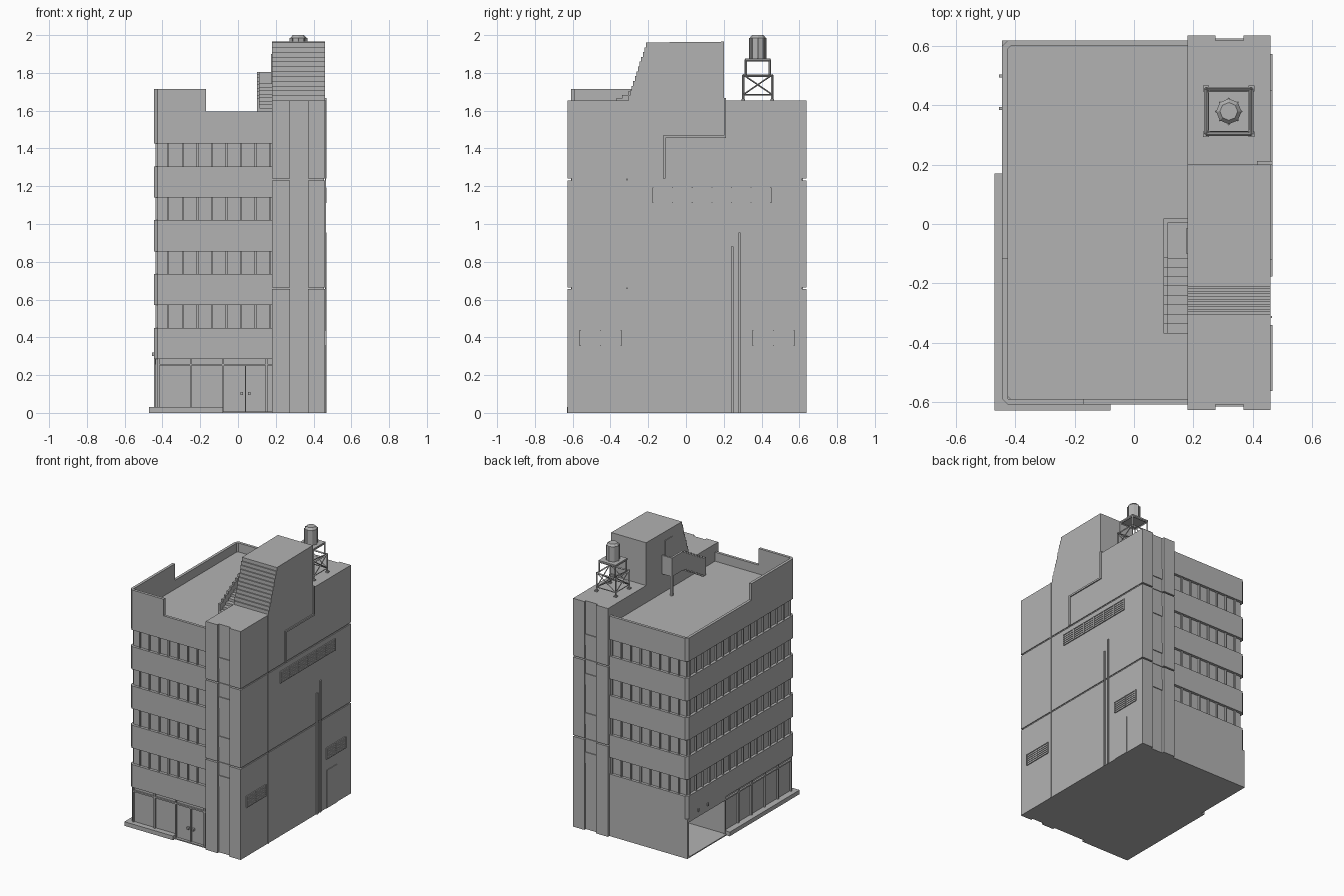
import bpy, bmesh, math
from mathutils import Matrix, Vector

default_cube = bpy.data.objects.get("Cube")
if default_cube:
    bpy.data.objects.remove(default_cube, do_unlink=True)

concrete = bpy.data.materials.new("plain grey")
concrete.use_nodes = True
concrete.diffuse_color = (0.45, 0.45, 0.45, 1)
shader = next(n for n in concrete.node_tree.nodes if n.type == 'BSDF_PRINCIPLED')
shader.inputs["Base Color"].default_value = concrete.diffuse_color


class Part:
    """Collects simple solids into one named object."""

    def __init__(self, name):
        self.name, self.bm = name, bmesh.new()

    def box(self, x, y, z):
        size = [b - a for a, b in (x, y, z)]
        centre = Vector([(a + b) / 2 for a, b in (x, y, z)])
        matrix = Matrix.Translation(centre) @ Matrix.Diagonal((*size, 1))
        bmesh.ops.create_cube(self.bm, size=1, matrix=matrix)
        return self

    def prism(self, outline, push):
        face = self.bm.faces.new([self.bm.verts.new(p) for p in outline])
        extra = bmesh.ops.extrude_face_region(self.bm, geom=[face], use_keep_orig=True)
        moved = [v for v in extra["geom"] if isinstance(v, bmesh.types.BMVert)]
        bmesh.ops.translate(self.bm, verts=moved, vec=push)
        return self

    def rod(self, start, end, radius, top=None, sides=6):
        start, end = Vector(start), Vector(end)
        turn = (end - start).to_track_quat('Z', 'Y').to_matrix().to_4x4()
        matrix = Matrix.Translation((start + end) / 2) @ turn
        bmesh.ops.create_cone(self.bm, cap_ends=True, segments=sides, radius1=radius,
                              radius2=top or radius, depth=(end - start).length,
                              matrix=matrix)
        return self

    def done(self):
        bmesh.ops.recalc_face_normals(self.bm, faces=self.bm.faces)
        mesh = bpy.data.meshes.new(self.name)
        self.bm.to_mesh(mesh)
        self.bm.free()
        mesh.materials.append(concrete)
        obj = bpy.data.objects.new(self.name, mesh)
        bpy.context.collection.objects.link(obj)
        return obj


# Main extents
LEFT, SPLIT, RIGHT = -0.445, 0.18, 0.46
FRONT, BACK = -0.61, 0.62
GLASS = 0.02
FLOOR, BAND, BAY = 0.285, 0.165, 0.077
ROOF, LOW, HIGH, TOWER = 1.53, 1.595, 1.715, 1.655
GARAGE = 0.17

# Office core behind the glass
Part("window_core").box((LEFT + GLASS, SPLIT), (FRONT + GLASS, BACK - GLASS),
                        (FLOOR, ROOF)).done()

# Storey bands with chamfered outer corners
c = 0.02
outline = [(SPLIT, FRONT), (SPLIT, BACK), (LEFT + c, BACK), (LEFT, BACK - c),
           (LEFT, FRONT + c), (LEFT + c, FRONT)]
bands = Part("storey_bands")
for i in range(5):
    z = FLOOR * (i + 1)
    height = BAND if i < 4 else ROOF - z
    bands.prism([(x, y, z) for x, y in outline], (0, 0, height))
bands.done()

# Window mullions on three sides
mullions = Part("window_mullions")
for i in range(4):
    z = (FLOOR * (i + 1) + BAND, FLOOR * (i + 2))
    for k in range(8):
        x = 0.17 - BAY * k
        for y in (FRONT + GLASS, BACK - GLASS):
            mullions.box((x - 0.005, x + 0.005), (y - 0.012, y + 0.012), z)
    for k in range(16):
        y = FRONT + 0.035 + BAY * k
        mullions.box((LEFT + 0.008, LEFT + 0.03), (y - 0.005, y + 0.005), z)
mullions.done()

# Roof parapet, raised around the front corner
parapet = Part("roof_parapet")
for i in range(len(outline) - 1):
    a, b = Vector(outline[i + 1]), Vector(outline[(i + 2) % len(outline)])
    normal = Vector((a.y - b.y, b.x - a.x)).normalized() * c
    quad = [a, b, b + normal, a + normal]
    parapet.prism([(*p, ROOF) for p in quad], (0, 0, LOW - ROOF))
parapet.box((LEFT, LEFT + c), (FRONT + c, -0.115), (LOW, HIGH))
parapet.box((LEFT + c, -0.17), (FRONT, FRONT + c), (LOW, HIGH))
parapet.prism([(LEFT, FRONT + c, LOW), (LEFT + c, FRONT, LOW),
               (LEFT + c, FRONT + c, LOW)], (0, 0, HIGH - LOW))
parapet.done()

# Ground floor with an open garage bay at the back corner
ground = Part("ground_floor")
ground.box((LEFT + c, SPLIT), (FRONT + c, GARAGE), (0, FLOOR))
ground.box((0, SPLIT), (GARAGE, BACK - c), (0, FLOOR))
ground.box((LEFT, SPLIT), (BACK - c, BACK), (0, FLOOR))
ground.box((LEFT, 0), (GARAGE, BACK - c), (0, 0.008))
ground.box((LEFT + 0.005, 0), (GARAGE, BACK - c), (0.255, FLOOR))
ground.done()

# Shopfront frames, doors and handles
shop = Part("shopfront_frames")
front_y, side_x = (FRONT + 0.008, FRONT + c), (LEFT + 0.008, LEFT + c)
for x in (LEFT + 0.025, -0.25, -0.08, 0.15):
    shop.box((x - 0.005, x + 0.005), front_y, (0, FLOOR))
shop.box((0.037, 0.043), front_y, (0, 0.255))
for k in range(6):
    y = FRONT + 0.025 + k * 0.151
    shop.box(side_x, (y - 0.005, y + 0.005), (0, FLOOR))
shop.box((LEFT + c, SPLIT), front_y, (0.25, 0.26))
shop.box(side_x, (FRONT + c, GARAGE), (0.25, 0.26))
shop.done()
handles = Part("door_handles")
for x in (0.02, 0.06):
    handles.box((x - 0.007, x + 0.007), (FRONT, FRONT + c), (0.095, 0.11))
handles.done()

# Raised plinth along the shopfront
plinth = Part("plinth_step")
plinth.box((-0.47, -0.08), (-0.63, FRONT + c), (0, 0.03))
plinth.box((-0.47, LEFT + c), (FRONT, GARAGE), (0, 0.03))
plinth.box((-0.08, SPLIT), (FRONT, FRONT + c), (0, 0.008))
plinth.done()

lamps = Part("garage_lamps")
for y in (0.39, 0.5):
    lamps.box((LEFT - 0.01, LEFT), (y - 0.005, y + 0.005), (0.3, 0.32))
lamps.done()

# Service tower: stacked blocks with joints and a recessed strip at each end
tower = Part("service_tower")
tower.box((SPLIT, RIGHT - 0.006), (-0.605, 0.615), (0, TOWER - 0.01))
for low, high in ((0, 0.655), (0.665, 1.23), (1.24, TOWER)):
    tower.box((SPLIT, RIGHT), (FRONT, BACK), (low, high))
    for x in ((SPLIT, 0.275), (0.37, RIGHT)):
        tower.box(x, (-0.627, FRONT), (low, high))
        tower.box(x, (BACK, 0.637), (low, high))
tower.done()
panes = Part("tower_windows")
for i in range(4):
    z = (0.48 + FLOOR * i, 0.56 + FLOOR * i)
    panes.box((0.275, 0.37), (FRONT - 0.006, FRONT), z)
    panes.box((0.275, 0.37), (BACK, BACK + 0.006), z)
panes.done()

# Louvred vents on the side wall
vents = Part("side_vents")
for y0, z0, columns, width in ((-0.56, 0.355, 2, 0.108), (0.355, 0.355, 2, 0.108),
                               (-0.175, 1.11, 6, 0.104)):
    y1, z1 = y0 + columns * width, z0 + 0.083
    vents.box((RIGHT, RIGHT + 0.003), (y0, y1), (z0, z1))
    for k in range(columns + 1):
        y = y0 + k * width
        vents.box((RIGHT, RIGHT + 0.008), (y - 0.003, y + 0.003), (z0, z1))
    for k in range(6):
        z = z0 + k * 0.0155
        vents.box((RIGHT, RIGHT + 0.007), (y0, y1), (z, z + 0.006))
vents.done()

# Pipes, conduit and service door on the side wall
pipes = Part("side_pipes")
for y, top in ((0.245, 0.88), (0.283, 0.955)):
    pipes.box((RIGHT, RIGHT + 0.008), (y - 0.006, y + 0.006), (0, top))
pipes.box((RIGHT, RIGHT + 0.005), (-0.318, -0.31), (0, TOWER))
pipes.done()
conduit = Part("side_conduit")
wall = (RIGHT, RIGHT + 0.008)
conduit.box(wall, (0.2, 0.213), (1.455, TOWER + 0.01))
conduit.box(wall, (-0.122, 0.213), (1.455, 1.468))
conduit.box(wall, (-0.122, -0.109), (1.24, 1.468))
conduit.box((0.415, RIGHT + 0.008), (0.2, 0.213), (TOWER, TOWER + 0.012))
conduit.done()
Part("service_door").box((RIGHT, RIGHT + 0.004), (0.355, 0.475), (0, 0.275)).done()

# Penthouse with a stepped sloping front
steps, rise, run = 12, 0.0255, 0.0085
profile = [(SPLIT, 0.2, 1.5), (SPLIT, 0.2, 1.965)]
for k in reversed(range(steps)):
    y, z = -0.305 + run * k, TOWER + rise * k
    profile += [(SPLIT, y, z + rise), (SPLIT, y, z)]
profile += [(SPLIT, -0.305, 1.5)]
Part("penthouse").prism(profile, (RIGHT - SPLIT, 0, 0)).done()
Part("penthouse_door").box((SPLIT - 0.005, SPLIT), (-0.1, -0.015), (1.7, 1.9)).done()

# Rooftop stair with solid stepped balustrade and landing
stair = Part("roof_stair")
for k in range(8):
    y, z = -0.37 + 0.032 * k, TOWER + 0.0185 * k
    tread = (y, y + 0.032)
    stair.box((0.115, SPLIT), tread, (z - 0.1, z - 0.04))
    stair.box((0.1, 0.115), tread, (z - 0.12, z + 0.01))
stair.box((0.1, SPLIT), (-0.114, 0.018), (1.68, 1.71))
stair.box((0.1, 0.115), (-0.114, 0.018), (1.67, 1.805))
stair.box((0.115, SPLIT), (0.005, 0.018), (1.67, 1.805))
stair.box((0.1, 0.115), (0.003, 0.018), (ROOF, 1.68))
stair.done()

# Water tank on a braced two-stage stand
cx, cy = 0.32, 0.38
stand = Part("tank_stand")
for base, top, half in ((TOWER, 1.79, 0.077), (1.79, 1.87, 0.064)):
    corners = [(cx + sx * half, cy + sy * half)
               for sx, sy in ((-1, -1), (1, -1), (1, 1), (-1, 1))]
    for i, a in enumerate(corners):
        b = corners[(i + 1) % 4]
        stand.rod((*a, base), (*a, top), 0.006, sides=4)
        stand.rod((*a, top - 0.005), (*b, top - 0.005), 0.006, sides=4)
        if half > 0.07:
            low = base + 0.03
            stand.rod((*a, low), (*b, low), 0.004, sides=4)
            stand.rod((*a, low), (*b, top), 0.004, sides=4)
            stand.rod((*b, low), (*a, top), 0.004, sides=4)
            stand.box((a[0] - 0.01, a[0] + 0.01), (a[1] - 0.01, a[1] + 0.01),
                      (base, base + 0.008))
stand.box((cx - 0.068, cx + 0.068), (cy - 0.068, cy + 0.068), (1.865, 1.877))
stand.done()
tank = Part("water_tank")
tank.rod((cx, cy, 1.877), (cx, cy, 1.985), 0.043, sides=8)
tank.rod((cx, cy, 1.985), (cx, cy, 2), 0.043, 0.03, sides=8)
for k in range(8):
    turn = math.tau * k / 8
    x, y = cx + 0.043 * math.cos(turn), cy + 0.043 * math.sin(turn)
    tank.rod((x, y, 1.877), (x, y, 1.985), 0.004, sides=4)
tank.done()
